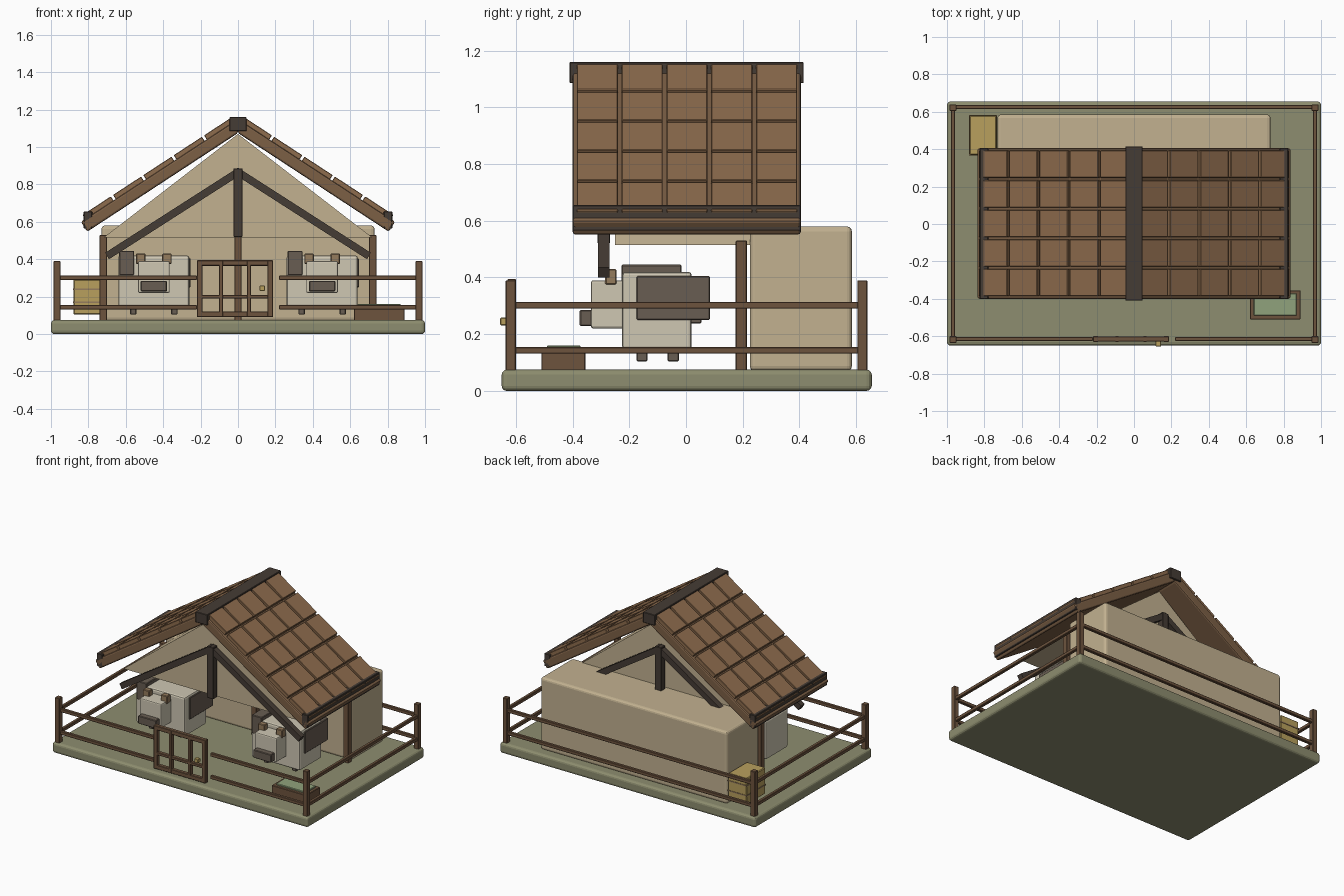
import bpy, bmesh, math
from mathutils import Matrix, Vector

if "Cube" in bpy.data.objects:
    bpy.data.objects.remove(bpy.data.objects["Cube"])

COL = dict(grass=(.27, .27, .16), tan=(.54, .44, .28), tile=(.27, .15, .075), roof=(.2, .115, .06),
           wood=(.155, .088, .048), dark=(.06, .045, .035), hide=(.62, .57, .45), patch=(.14, .11, .085),
           gold=(.48, .35, .11), leaf=(.28, .36, .2), horn=(.3, .2, .11))
MATS = {}
for key, c in COL.items():
    MATS[key] = bpy.data.materials.new(key)
    MATS[key].diffuse_color = (*c, 1)


def finish(name, bm, mat, bevel=0, seg=1):
    if bevel:
        bmesh.ops.bevel(bm, geom=bm.edges[:], offset=bevel, segments=seg, profile=0.5, affect='EDGES')
    bmesh.ops.recalc_face_normals(bm, faces=bm.faces[:])
    me = bpy.data.meshes.new(name)
    bm.to_mesh(me)
    bm.free()
    me.materials.append(MATS[mat])
    ob = bpy.data.objects.new(name, me)
    bpy.context.collection.objects.link(ob)
    return ob


def box(name, x, y, z, mat, bevel=0.003, seg=1):
    """Box from (min, max) ranges."""
    bm = bmesh.new()
    m = Matrix.Translation([(a + b) / 2 for a, b in (x, y, z)]) @ Matrix.Diagonal(
        [b - a for a, b in (x, y, z)] + [1])
    bmesh.ops.create_cube(bm, size=1, matrix=m)
    return finish(name, bm, mat, bevel, seg)


def prism(name, pts, y0, y1, mat, bevel=0, seg=1):
    """Extrude an xz profile along y."""
    bm = bmesh.new()
    f = bm.faces.new([bm.verts.new((x, y0, z)) for x, z in pts])
    r = bmesh.ops.extrude_face_region(bm, geom=[f])
    bmesh.ops.translate(bm, vec=(0, y1 - y0, 0),
                        verts=[v for v in r['geom'] if isinstance(v, bmesh.types.BMVert)])
    return finish(name, bm, mat, bevel, seg)


def span(c, w):
    return (c - w / 2, c + w / 2)


# Ground and barn block
box("ground_base", (-1, 1), (-.65, .655), (0, .075), 'grass', .018, 3)
box("barn_block", (-.73, .73), (.225, .585), (.07, .58), 'tan', .018, 3)
prism("gable_loft", [(-.72, .515), (.72, .515), (0, 1.07)], -.25, .25, 'tan')

# Supporting posts
for x in (-.72, 0, .72):
    box("barn_post", span(x, .04), (.175, .215), (.07, .53), 'wood')

# Roof: slab, eave beam and tiles on each side
ang = math.radians(33.2)
d = Vector((math.cos(ang), -math.sin(ang)))
n = Vector((math.sin(ang), math.cos(ang)))
top = Vector((0, 1.15))
for s in (-1, 1):
    def side(points):
        return [(s * p.x, p.y) for p in points]

    ridge_low = Vector((0, 1.15 - .063 / math.cos(ang)))
    eave = top + d * 1.004
    prism("roof_slab", side([top, eave, eave - n * .063, ridge_low]), -.4, .405, 'roof', .01, 2)
    box("eave_beam", span(s * .802, .046), (-.4, .405), (.565, .655), 'dark')
    for i in range(5):
        a = top + d * (.02 + i * .194)
        b = a + d * .18
        for j in range(5):
            y = -.385 + j * .158
            prism("roof_tile", side([a - n * .004, b - n * .004, b + n * .026, a + n * .026]),
                  y, y + .145, 'tile', .003)
box("ridge_beam", (-.046, .046), (-.41, .415), (1.085, 1.16), 'dark')

# Trusses under both gables
for y in (-.29, .29):
    box("king_post", span(0, .05), span(y, .045), (.52, .885), 'dark')
    for s in (-1, 1):
        prism("truss_rafter", [(0, .89), (s * .71, .435), (s * .69, .40), (0, .842)],
              y - .02, y + .02, 'dark')

# Fence
for x in (-.968, .968):
    for y in (-.618, .622):
        box("fence_post", span(x, .036), span(y, .036), (.07, .39), 'wood')
    for z in (.143, .302):
        box("side_rail", span(x, .022), (-.618, .622), span(z, .024), 'wood')
for z in (.143, .302):
    box("back_rail", (-.968, .968), span(.625, .022), span(z, .024), 'wood')
    for s in (-1, 1):
        box("front_rail", sorted((s * .22, s * .968)), span(-.615, .022), span(z, .024), 'wood')

# Gate with latch
for x, w in ((-.205, .03), (.172, .03), (-.09, .022), (.058, .022)):
    box("gate_upright", span(x, w), span(-.615, .03), (.09, .395), 'wood')
for z, w in ((.105, .03), (.2, .02), (.38, .03)):
    box("gate_bar", (-.22, .187), span(-.615, .028), span(z, w), 'wood')
box("gate_latch", span(.13, .03), (-.655, -.625), span(.245, .028), 'gold')

# Feed trough
box("trough", (.62, .89), (-.51, -.355), (.07, .15), 'wood')
box("trough_feed", (.64, .87), (-.49, -.372), (.13, .16), 'leaf')

# Hay bale with straps
box("hay_bale", (-.88, -.735), (.37, .58), (.105, .292), 'gold', .005)
for z in (.17, .24):
    box("bale_strap", (-.883, -.732), (.367, .583), span(z, .008), 'horn', 0)

# Two cows
for cx in (-.45, .45):
    def part(name, x, y, z, mat, bevel=.004, seg=1):
        box(name, (cx + x[0], cx + x[1]), y, z, mat, bevel, seg)

    part("cow_body", (-.19, .19), (-.225, .02), (.145, .42), 'hide', .012, 2)
    part("cow_head", (-.085, .085), (-.335, -.22), (.22, .39), 'hide', .008, 2)
    part("cow_muzzle", (-.07, .07), (-.375, -.33), (.228, .285), 'patch')
    part("cow_shoulder_patch", (-.185, -.105), (-.228, -.015), (.315, .445), 'patch')
    part("cow_flank_patch", (.13, .197), (-.175, .085), (.25, .405), 'patch')
    part("cow_tail", (-.015, .015), (.015, .055), (.238, .36), 'patch')
    for s in (-1, 1):
        part("cow_ear", span(s * .07, .05), (-.285, -.245), (.375, .43), 'horn')
        for y in (-.155, -.045):
            part("cow_leg", span(s * .11, .034), span(y, .04), (.104, .16), 'patch')

for m in bpy.data.materials:
    if m.users and not m.is_grease_pencil:
        m.use_nodes = True
        m.node_tree.nodes["Principled BSDF"].inputs["Base Color"].default_value = m.diffuse_color
